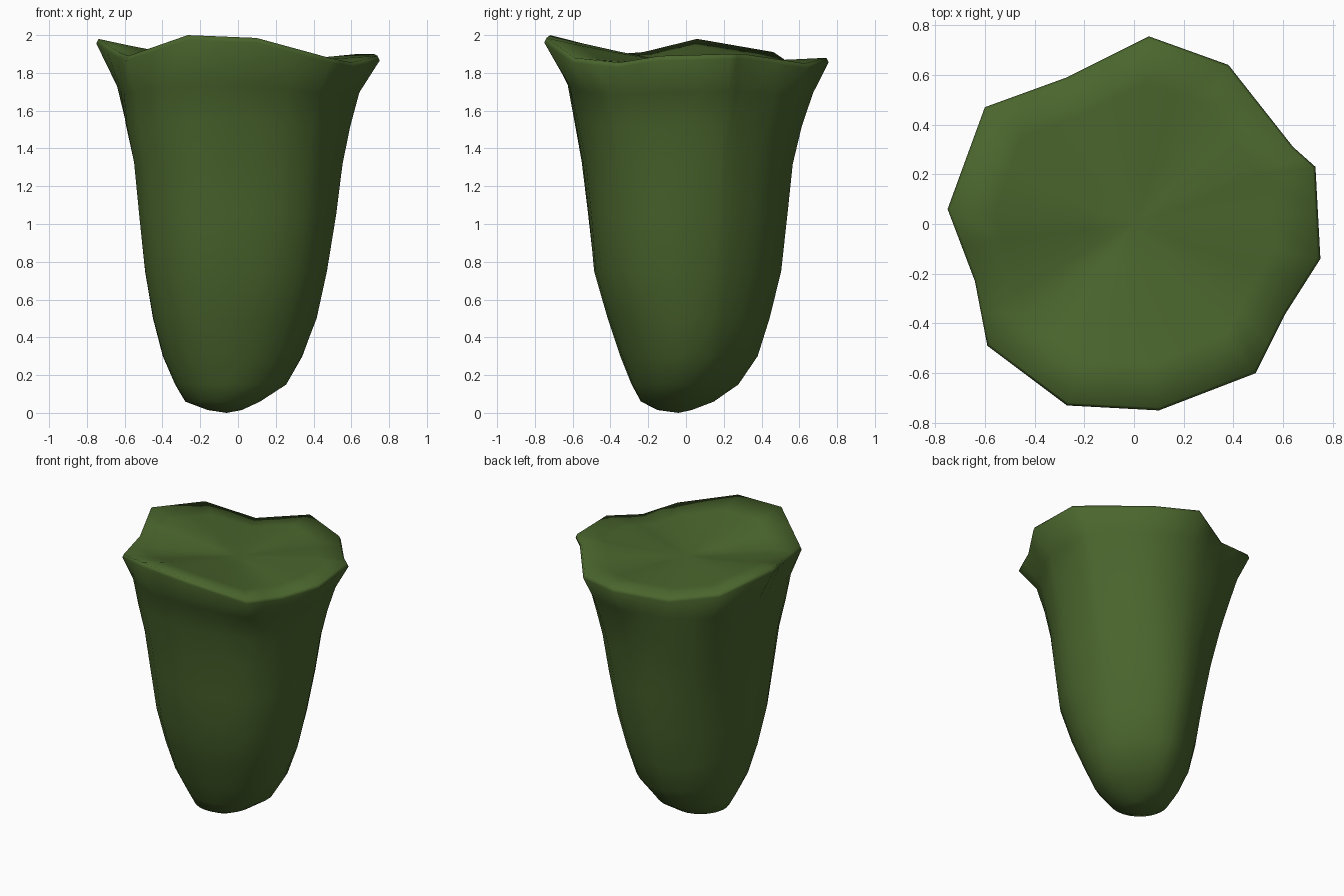
import bpy, bmesh, math

if "Cube" in bpy.data.objects:
    bpy.data.objects.remove(bpy.data.objects["Cube"])

# one flat leaf green
green = bpy.data.materials.new("leaf green")
green.diffuse_color = (0.068, 0.13, 0.026, 1)
green.use_nodes = True
green.node_tree.nodes["Principled BSDF"].inputs["Base Color"].default_value = green.diffuse_color

# wavy rim outline, counter-clockwise from the right
RIM = [(0.75, -0.14, 1.89), (0.73, 0.23, 1.90), (0.64, 0.31, 1.90), (0.38, 0.64, 1.85),
       (0.06, 0.755, 1.88), (-0.27, 0.59, 1.83), (-0.60, 0.47, 1.91), (-0.75, 0.06, 1.98),
       (-0.64, -0.23, 1.91), (-0.59, -0.49, 1.89), (-0.27, -0.73, 2.0), (0.10, -0.75, 1.985),
       (0.49, -0.60, 1.88), (0.61, -0.36, 1.855)]

# body cross-sections: z, x min, x max, y min, y max, share of rim shape,
# then the bulge of the back right, back left, front left and front right corners
RINGS = [(0.015, -0.16, 0.02, -0.15, 0.03, 0, 0, 0, 0, 0),
         (0.06, -0.28, 0.12, -0.24, 0.15, 0, -.02, 0, 0, 0),
         (0.15, -0.33, 0.26, -0.285, 0.285, 0, -.045, -.02, .02, 0),
         (0.30, -0.39, 0.345, -0.34, 0.385, 0, -.03, -.03, .045, 0),
         (0.50, -0.44, 0.42, -0.405, 0.45, 0, -.04, -.04, .055, .01),
         (0.75, -0.48, 0.47, -0.475, 0.51, 0, -.03, -.045, .065, .025),
         (1.05, -0.51, 0.52, -0.50, 0.54, 0.1, -.015, -.02, .08, .02),
         (1.32, -0.54, 0.555, -0.53, 0.565, 0.2, 0, .015, .085, .015),
         (1.52, -0.59, 0.595, -0.57, 0.61, 0.3, .01, .02, .08, .015),
         (1.70, -0.635, 0.637, -0.61, 0.665, 0.6, .02, .02, .065, .02)]

# double the rim points so the body stays round
rim = []
for i, a in enumerate(RIM):
    b = RIM[(i + 1) % len(RIM)]
    rim += [a, tuple((p + q) / 2 for p, q in zip(a, b))]
N = len(rim)

bm = bmesh.new()


def bridge(low, high):
    for i in range(N):
        j = (i + 1) % N
        bm.faces.new((low[i], low[j], high[j], high[i]))


def rim_ring(scale, height):
    return [bm.verts.new((x * scale, y * scale, height(z))) for x, y, z in rim]


# tapering body
loops = []
for z, x0, x1, y0, y1, share, *bulges in RINGS:
    loop = []
    for x, y, rz in rim:
        r = math.hypot(x, y)
        c, s = x / r, y / r
        k = 1 - share + share * r / 0.745
        corner = (0 if c > 0 else 1) if s > 0 else (2 if c < 0 else 3)
        push = bulges[corner] * abs(2 * c * s)
        wave = share * 0.6 * (rz - 1.90)
        loop.append(bm.verts.new(((x0 + x1) / 2 + ((x1 - x0) / 2 * k + push) * c,
                                  (y0 + y1) / 2 + ((y1 - y0) / 2 * k + push) * s, z + wave)))
    loops.append(loop)

# thin flared lip, then the shallow sunken top
loops.append(rim_ring(1.0, lambda z: z - 0.025))
loops.append(rim_ring(0.985, lambda z: z))
DEPTH = 1.85
for f in (0.75, 0.5, 0.25):
    loops.append(rim_ring(f, lambda z, f=f: DEPTH + (z - DEPTH) * f ** 1.2))
for low, high in zip(loops, loops[1:]):
    bridge(low, high)

# close the tip and the top
tip = bm.verts.new((-0.06, -0.04, 0.0))
mid = bm.verts.new((0, 0, DEPTH))
for i in range(N):
    j = (i + 1) % N
    bm.faces.new((tip, loops[0][j], loops[0][i]))
    bm.faces.new((mid, loops[-1][i], loops[-1][j]))
bmesh.ops.recalc_face_normals(bm, faces=bm.faces[:])

mesh = bpy.data.meshes.new("flared_body")
bm.to_mesh(mesh)
bm.free()
mesh.materials.append(green)
mesh.polygons.foreach_set("use_smooth", [True] * len(mesh.polygons))
body = bpy.data.objects.new("flared_body", mesh)
bpy.context.collection.objects.link(body)
